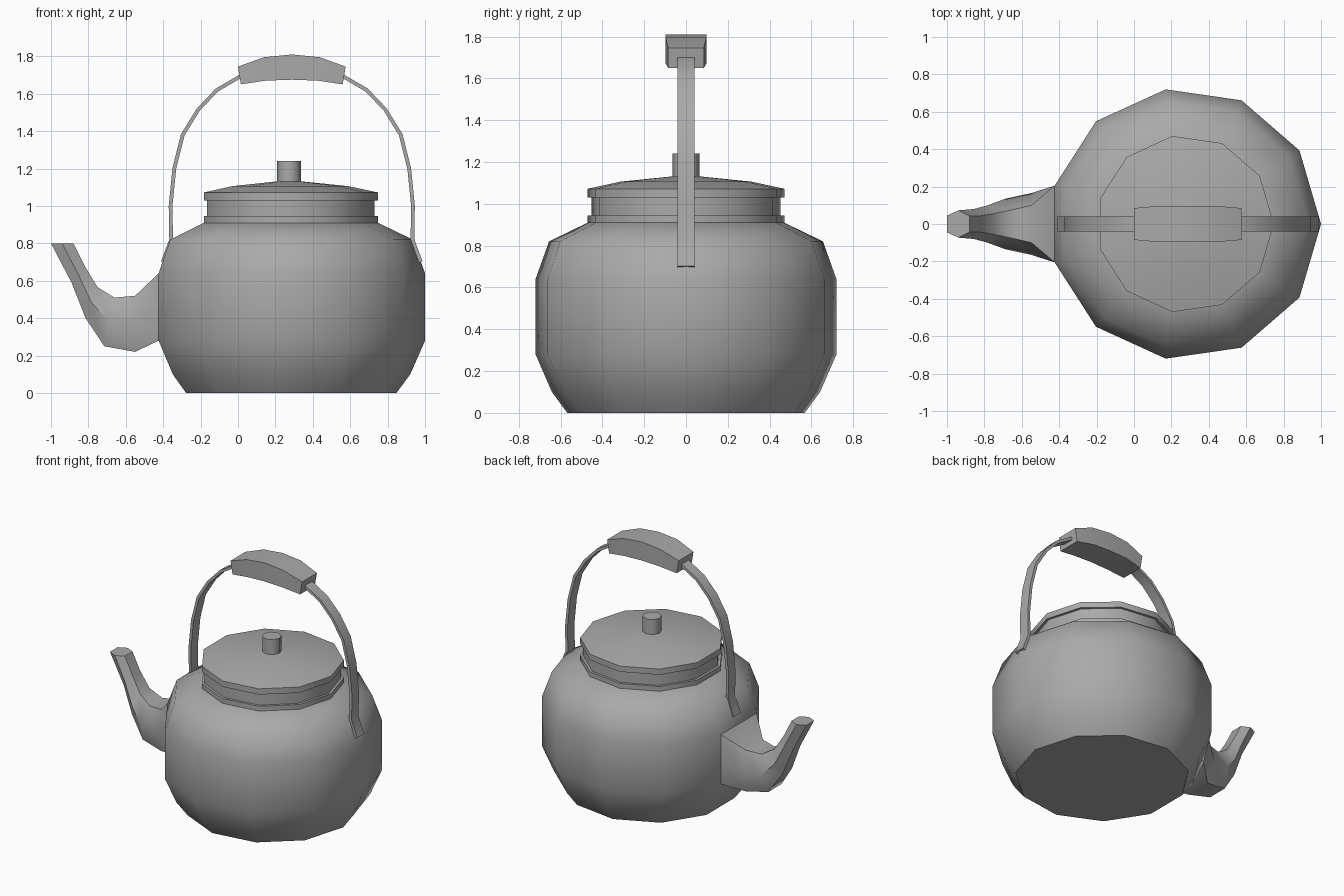
import bpy, bmesh
from math import cos, sin, pi, radians
from mathutils import Vector

cube = bpy.data.objects.get("Cube")
if cube:
    bpy.data.objects.remove(cube)

metal = bpy.data.materials.new("grey_metal")
metal.use_nodes = True
grey = (0.4, 0.4, 0.4, 1)
metal.diffuse_color = grey
metal.node_tree.nodes["Principled BSDF"].inputs["Base Color"].default_value = grey


def loft(name, rings, smooth=None):
    """Skin a list of equal-sized point rings and cap both ends."""
    bm = bmesh.new()
    loops = [[bm.verts.new(p) for p in ring] for ring in rings]
    n = len(loops[0])
    for a, b in zip(loops, loops[1:]):
        for i in range(n):
            j = (i + 1) % n
            bm.faces.new((a[i], a[j], b[j], b[i]))
    bm.faces.new(loops[0])
    bm.faces.new(loops[-1])
    bmesh.ops.recalc_face_normals(bm, faces=bm.faces)
    mesh = bpy.data.meshes.new(name)
    bm.to_mesh(mesh)
    bm.free()
    mesh.materials.append(metal)
    ob = bpy.data.objects.new(name, mesh)
    bpy.context.collection.objects.link(ob)
    if smooth:
        bpy.ops.object.select_all(action='DESELECT')
        ob.select_set(True)
        bpy.context.view_layer.objects.active = ob
        bpy.ops.object.shade_smooth_by_angle(angle=radians(smooth))
    return ob


CX = 0.273      # axis of the pot
HX = 0.2875     # middle of the handle


def turned(name, profile, sides, smooth):
    """Turn a (radius, height) profile about the pot axis."""
    rings = [[(CX + r * cos(2 * pi * i / sides), r * sin(2 * pi * i / sides), z)
              for i in range(sides)] for r, z in profile]
    return loft(name, rings, smooth)


# Pot body, collar and lid share the same number of sides
turned("body", [(.574, 0), (.648, .1), (.727, .28), (.727, .64),
                (.662, .82), (.475, .91)], 11, 50)
turned("collar", [(.475, .905), (.475, .945), (.457, .945), (.457, 1.03)], 11, 35)
turned("lid", [(.457, 1.03), (.475, 1.03), (.475, 1.072), (.316, 1.106),
               (.06, 1.132)], 11, 35)
turned("lid_knob", [(.064, 1.12), (.064, 1.24)], 8, 50)

# Spout: outer edge, inner edge, half width, flatness of the six-sided section
stations = [((-.424, .28), (-.424, .64), .205, 1),
            ((-.55, .22), (-.55, .52), .165, .6),
            ((-.715, .25), (-.66, .51), .135, .55),
            ((-.815, .40), (-.75, .565), .1, .55),
            ((-.89, .59), (-.82, .68), .08, .55),
            ((-1, .80), (-.88, .80), .073, .6)]
rings = []
for (ox, oz), (ix, iz), w, f in stations:
    mx, mz = (ox + ix) / 2, (oz + iz) / 2
    rings.append([(ox, -w * f, oz), (mx, -w, mz), (ix, -w * f, iz),
                  (ix, w * f, iz), (mx, w, mz), (ox, w * f, oz)])
loft("spout", rings, 50)

# Handle strap: half the arch, mirrored about its middle
half = [(.69, .70), (.645, .82), (.648, 1), (.628, 1.2), (.583, 1.38),
        (.5, 1.515), (.4, 1.62), (.28, 1.69), (0, 1.735)]
path = [Vector(p) for p in half] + [Vector((-x, z)) for x, z in half[-2::-1]]
rings = []
for i, p in enumerate(path):
    t = (path[min(i + 1, len(path) - 1)] - path[max(i - 1, 0)]).normalized()
    n = Vector((t.y, -t.x)) * .01
    a, b = p + n, p - n
    rings.append([(HX + a.x, -.04, a.y), (HX + a.x, .04, a.y),
                  (HX + b.x, .04, b.y), (HX + b.x, -.04, b.y)])
loft("handle_strap", rings, 35)

# Grip: top edge, bottom edge, half width, mirrored the same way
side = [((.288, 1.745), (.272, 1.65), .085), ((.15, 1.795), (.14, 1.67), .097)]
middle = [((0, 1.81), (0, 1.675), .097)]
other = [((-t[0], t[1]), (-b[0], b[1]), w) for t, b, w in reversed(side)]
rings = [[(HX + t[0], -w, t[1]), (HX + t[0], w, t[1]),
          (HX + b[0], w, b[1]), (HX + b[0], -w, b[1])]
         for t, b, w in side + middle + other]
loft("handle_grip", rings, 35)
